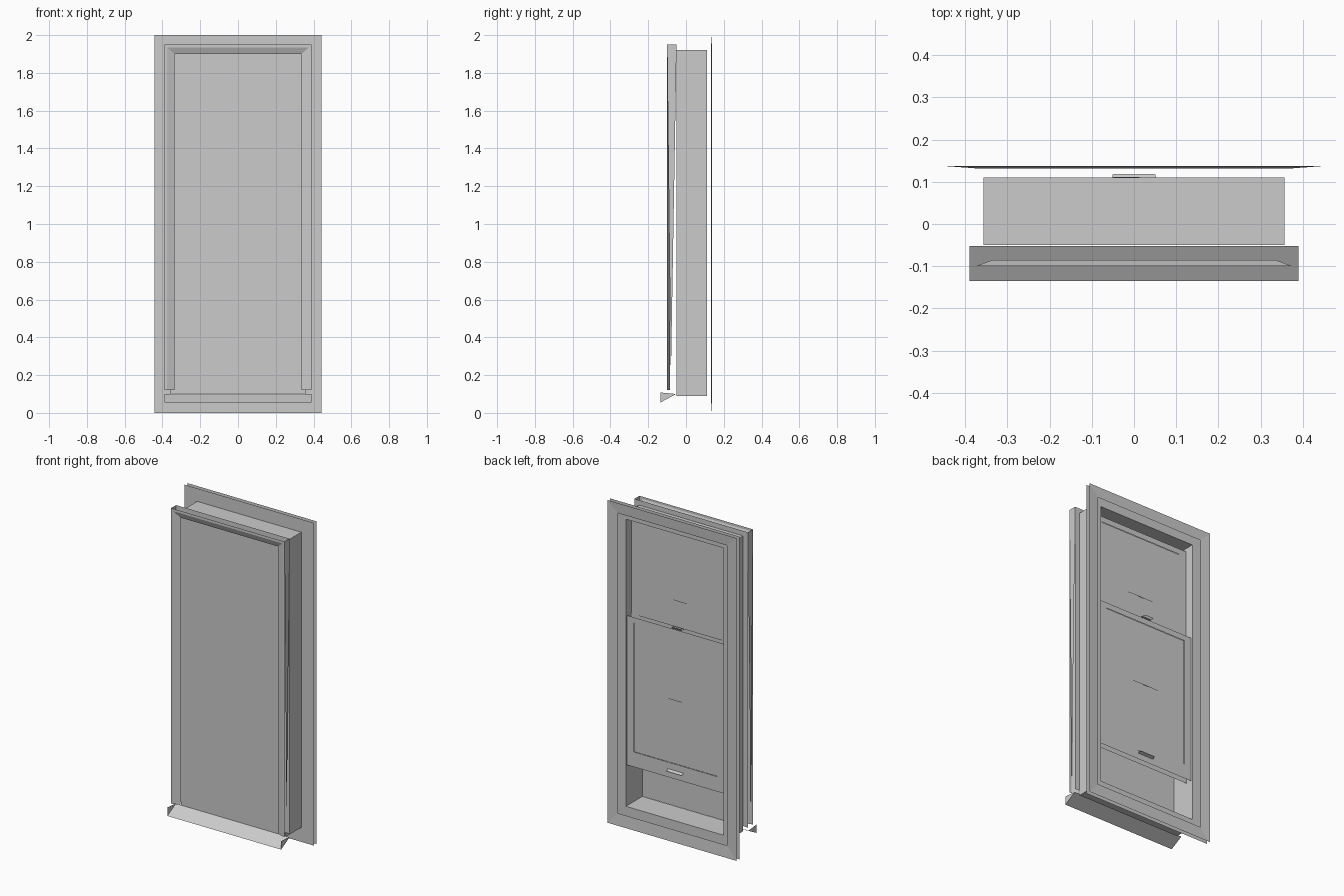
import bpy, bmesh

if "Cube" in bpy.data.objects:
    bpy.data.objects.remove(bpy.data.objects["Cube"])


def make(name, verts, faces):
    me = bpy.data.meshes.new(name)
    me.from_pydata(verts, [], faces)
    bm = bmesh.new()
    bm.from_mesh(me)
    bmesh.ops.recalc_face_normals(bm, faces=bm.faces)
    bm.to_mesh(me)
    bm.free()
    ob = bpy.data.objects.new(name, me)
    bpy.context.collection.objects.link(ob)
    return ob


def frame(name, loops, closed=False):
    """Rectangular frame bridged through loops of (half width, bottom, top, y)."""
    v, f = [], []
    for hw, b, t, y in loops:
        v += [(-hw, y, b), (hw, y, b), (hw, y, t), (-hw, y, t)]
    n = len(loops)
    for i in range(n if closed else n - 1):
        a, c = i * 4, (i + 1) % n * 4
        f += [(a + k, a + (k + 1) % 4, c + (k + 1) % 4, c + k) for k in range(4)]
    return make(name, v, f)


def rect(name, hw, b, t, y):
    return make(name, [(-hw, y, b), (hw, y, b), (hw, y, t), (-hw, y, t)], [(0, 1, 2, 3)])


def end_triangle(name, points, x):
    """Thin triangular end piece at +x, mirrored to -x."""
    ob = make(name, [(x, y, z) for y, z in points], [(0, 1, 2)])
    ob.modifiers.new("mirror", 'MIRROR')
    return ob


def sash(name, y0, y1, outer, inner):
    """Sheet faces on both sides, one flush glass sheet, a thin tapered glazing bar."""
    frame(name + "_outside", [(*outer, y0), (*inner, y0)])
    frame(name + "_inside", [(*outer, y1), (*inner, y1)])
    rect(name + "_glass", *inner, y1 - .003)
    zm = (inner[1] + inner[2]) / 2
    # horizontal fin, tapered to both ends
    make(name + "_glazing_bar",
         [(-.25, y1, zm), (0, y1 - .003, zm), (.25, y1, zm), (0, y1 + .004, zm - .004), (0, y1 + .004, zm + .004)],
         [(0, 3, 4), (2, 4, 3)])


# Jamb box and the sheet closing its front
frame("jamb_box", [(.357, .09, 1.92, -.05), (.357, .09, 1.92, .11),
                   (.335, .12, 1.90, .11), (.335, .12, 1.90, -.05)], closed=True)
rect("front_panel", .39, .12, 1.95, -.051)

# Interior casing: open-edged back sheet and slightly dished face sheet
frame("interior_casing_back", [(.443, 0, 2, .111), (.335, .12, 1.90, .111)])
frame("interior_casing_face", [(.443, 0, 2, .137), (.375, .075, 1.935, .132)])

# Exterior casing face and tapered side strips
x0, x1, x2 = .39, .375, .335
v = []
for hw, t, y in ((x0, 1.95, -.10), (x1, 1.935, -.10), (x2, 1.90, -.085)):
    v += [(-hw, y, .12), (-hw, y, t), (hw, y, t), (hw, y, .12)]
make("exterior_casing", v, [(r + k, r + k + 1, r + k + 5, r + k + 4) for r in (0, 4) for k in range(3)])
end_triangle("side_strip", [(-.10, 1.95), (-.05, 1.95), (-.08, .19)], .389)

# Exterior sill: sloping sheet with triangular ends
make("sill", [(s * .39, y, z) for y, z in ((-.135, .055), (-.052, .10)) for s in (-1, 1)],
     [(0, 1, 3, 2)])
end_triangle("sill_end", [(-.135, .055), (-.135, .108), (-.052, .10)], .39)

# Sliding sashes, lower one raised
sash("upper_sash", .02, .055, (.334, 1.0, 1.88), (.285, 1.075, 1.845))
sash("lower_sash", .062, .10, (.334, .373, 1.30), (.285, .466, 1.265))

# Lock on the meeting rail and lift handle on the bottom rail
frame_y = .10
make("lock", [(-.04, .075, 1.305), (.03, .075, 1.305), (.03, .105, 1.305), (-.04, .105, 1.305),
              (-.05, .112, 1.318), (.01, .112, 1.318)], [(0, 1, 2, 3), (3, 2, 5, 4)])
make("lift_handle", [(s * w, y, z) for w, y, z in ((.055, frame_y, .425), (.05, .119, .417), (.055, frame_y, .41))
                     for s in (-1, 1)], [(0, 1, 3, 2), (2, 3, 5, 4)])
